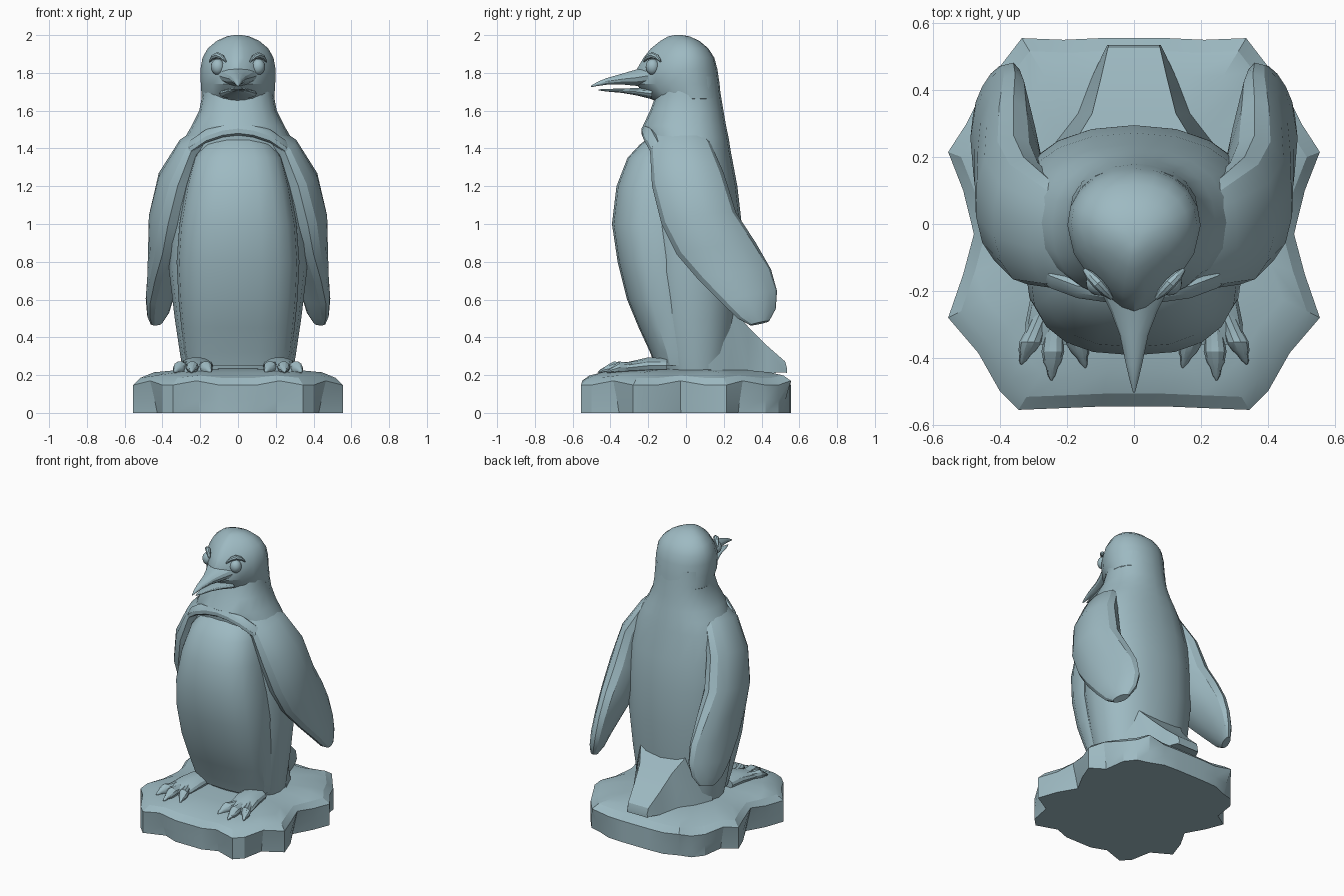
import bpy, bmesh, math
from mathutils import Vector as V

mat = bpy.data.materials.new("blue grey stone")
mat.diffuse_color = (0.34, 0.49, 0.54, 1)


def loft(name, rings, mirror=False, angle=28):
    """Skin a list of equal-length point rings, cap both ends."""
    bm = bmesh.new()
    vs = [[bm.verts.new(p) for p in r] for r in rings]
    n = len(vs[0])
    for a, b in zip(vs, vs[1:]):
        for i in range(n):
            bm.faces.new((a[i], a[(i + 1) % n], b[(i + 1) % n], b[i]))
    bm.faces.new(vs[0])
    bm.faces.new(vs[-1])
    bmesh.ops.recalc_face_normals(bm, faces=bm.faces)
    me = bpy.data.meshes.new(name)
    bm.to_mesh(me)
    bm.free()
    me.materials.append(mat)
    ob = bpy.data.objects.new(name, me)
    bpy.context.collection.objects.link(ob)
    return finish(ob, mirror, angle)


def finish(ob, mirror, angle):
    bpy.ops.object.select_all(action='DESELECT')
    ob.select_set(True)
    bpy.context.view_layer.objects.active = ob
    if mirror:
        ob.modifiers.new("mirror", 'MIRROR')
    bpy.ops.object.shade_smooth_by_angle(angle=math.radians(angle))
    return ob


def ring(c, u, v, n=14):
    """Ellipse around c with half axes u and v."""
    return [V(c) + V(u) * math.cos(2 * math.pi * i / n) + V(v) * math.sin(2 * math.pi * i / n)
            for i in range(n)]


def slab(z, hw, yf, yb, mid=0.5, taper=0.0, e=0.9, n=20):
    """Horizontal section with its own front and back depth, front optionally pinched."""
    yc = yf + mid * (yb - yf)
    out = []
    for i in range(n):
        a = 2 * math.pi * i / n
        c, s = math.cos(a), math.sin(a)
        x = hw * math.copysign(abs(c) ** e, c)
        y = math.copysign(abs(s) ** e, s)
        if s < 0:
            x *= 1 - taper * y * y
        out.append((x, yc + y * (yb - yc if s > 0 else yc - yf), z))
    return out


# torso and neck
loft("body", [slab(*r) for r in [
    (0.22, .29, -.14, .25), (0.30, .305, -.165, .26), (0.50, .335, -.20, .28), (0.75, .365, -.23, .295),
    (1.00, .365, -.24, .295), (1.20, .36, -.23, .272), (1.38, .32, -.21, .238), (1.46, .28, -.215, .225),
    (1.52, .245, -.228, .212), (1.60, .205, -.19, .198), (1.68, .19, -.16, .185), (1.78, .185, -.13, .17)]])

# rounded belly in front of the torso
loft("belly", [slab(*r, e=0.8) for r in [
    (0.25, .27, -.165, .1), (0.32, .285, -.19, .1), (0.45, .30, -.25, .1), (0.60, .315, -.312, .1),
    (0.80, .325, -.362, .1), (1.00, .31, -.392, .1), (1.20, .275, -.368, .1), (1.35, .235, -.31, .1),
    (1.42, .19, -.245, .1), (1.455, .14, -.20, .1)]])

# feather edge across the chest
collar = [(.31, -.12, 1.32), (.25, -.165, 1.41), (.17, -.195, 1.465), (.08, -.208, 1.495),
          (0, -.21, 1.505)]
collar = [(-x, y, z) for x, y, z in collar] + collar[-2::-1]
loft("chest_edge", [ring(p, (0, .026, 0), (0, .01, .035), 8) for p in collar])

# head, narrowing toward the beak
loft("head", [slab(*r, mid=.6, taper=.5, e=.95) for r in [
    (1.63, .165, -.11, .15), (1.665, .192, -.195, .185), (1.74, .197, -.265, .178), (1.82, .199, -.26, .166),
    (1.88, .188, -.225, .15), (1.93, .160, -.185, .118), (1.97, .112, -.135, .07),
    (1.993, .06, -.095, .02), (2.0, .02, -.06, -.02)]])

# beak halves: y, z, half width, half height
for name, rows in {
    "upper_beak": [(-.20, 1.785, .10, .055), (-.26, 1.775, .07, .045), (-.33, 1.768, .043, .031),
                   (-.42, 1.755, .024, .018), (-.47, 1.741, .012, .011), (-.503, 1.728, .003, .004)],
    "lower_beak": [(-.18, 1.69, .10, .03), (-.26, 1.70, .065, .02), (-.34, 1.706, .036, .012),
                   (-.42, 1.708, .018, .007), (-.462, 1.71, .003, .003)]}.items():
    loft(name, [ring((0, y, z), (w, 0, 0), (0, 0, h)) for y, z, w, h in rows])

# eyes and the lids around them
out = V((.72, -.69, 0))
side = V((.69, .72, 0))
eye = V((.108, -.178, 1.832))
loft("eye", [ring(eye + out * .034 * math.sin(t), side * .037 * math.cos(t), (0, 0, .043 * math.cos(t)))
             for t in (-.8, -.3, 0, .35, .7, 1.05, 1.35, 1.53)], True)
loft("brow", [ring(eye + side * a + V((0, 0, h)), out * r, (0, 0, r), 8) for a, h, r in
              [(-.062, .03, .006), (-.035, .052, .014), (0, .062, .017), (.035, .052, .014), (.06, .03, .006)]],
     True)

# flippers: front edge, rear edge, half thickness
st = [((.15, -.18, 1.47), (.17, .06, 1.51), .04), ((.25, -.19, 1.38), (.25, .13, 1.43), .07),
      ((.32, -.18, 1.20), (.33, .20, 1.27), .10), ((.37, -.13, 1.00), (.36, .265, 1.06), .11),
      ((.40, -.05, .84), (.36, .37, .90), .095), ((.44, .07, .70), (.355, .45, .76), .075),
      ((.465, .19, .58), (.36, .482, .645), .06), ((.465, .275, .50), (.38, .475, .55), .045),
      ((.455, .34, .465), (.41, .44, .485), .025)]
rings = []
for k, (f, b, t) in enumerate(st):
    f, b = V(f), V(b)
    p, q = st[max(k - 1, 0)], st[min(k + 1, len(st) - 1)]
    d = (V(q[0]) + V(q[1])) - (V(p[0]) + V(p[1]))
    u = (b - f) / 2
    rings.append(ring((f + b) / 2, u, d.cross(u).normalized() * t))
loft("flipper", rings, True)


# tail wedge: y, half width top, half width bottom, z top, z bottom
loft("tail", [[(-a, y, t), (a, y, t), (b, y, l), (-b, y, l)] for y, a, b, t, l in [
    (.12, .24, .29, .68, .21), (.24, .18, .24, .56, .21), (.33, .125, .17, .455, .21),
    (.43, .10, .13, .355, .21), (.525, .078, .085, .272, .215), (.535, .075, .08, .235, .21)]])

# feet: a pad and three clawed toes on each side
loft("foot", [ring((x, y, z), (w, 0, 0), (0, 0, h)) for x, y, z, w, h in [
    (.21, -.10, .25, .08, .04), (.22, -.20, .25, .085, .045), (.235, -.30, .24, .09, .032),
    (.24, -.36, .23, .08, .018)]], True)
for i, (x, y) in enumerate([(.145, -.43), (.247, -.468), (.337, -.42)]):
    a, tip = V((.205 + .03 * i, -.25, .25)), V((x, y, .215))
    loft(f"toe_{i + 1}", [ring(a.lerp(tip, t) + V((0, 0, h)), (w, 0, 0), (0, 0, w * .95), 10) for t, h, w in
                          [(0, 0, .028), (.4, .004, .03), (.6, .012, .034), (.75, .008, .026),
                           (.82, .008, .017), (.93, .003, .011), (1, 0, .002)]], True)

# rock base: right half of the outline, with scalloped lower edge
half = [(.10, -.545), (.22, -.55), (.345, -.555), (.40, -.50), (.465, -.385), (.555, -.28), (.51, -.15),
        (.478, -.03), (.51, .10), (.555, .215), (.50, .30), (.44, .42), (.385, .49), (.335, .555),
        (.21, .55), (.10, .555)]
outline = half + [(-x, y) for x, y in reversed(half)]


def rock(scale, z, dent=0.0, wave=0.0):
    pts = []
    for i, (x, y) in enumerate(outline):
        j = min(i, len(outline) - 1 - i)
        k = scale * (1 - dent * (j % 3 == 1))
        pts.append((x * k, y * k, z + wave * (1 if j % 3 == 1 else -.5)))
    return pts


loft("rock_base", [rock(1, 0, .08), rock(1, .07, .05), rock(1, .155, 0, .015), rock(.93, .19, 0, .008),
                   rock(.80, .215), rock(.55, .228), rock(.2, .235)], angle=22)
